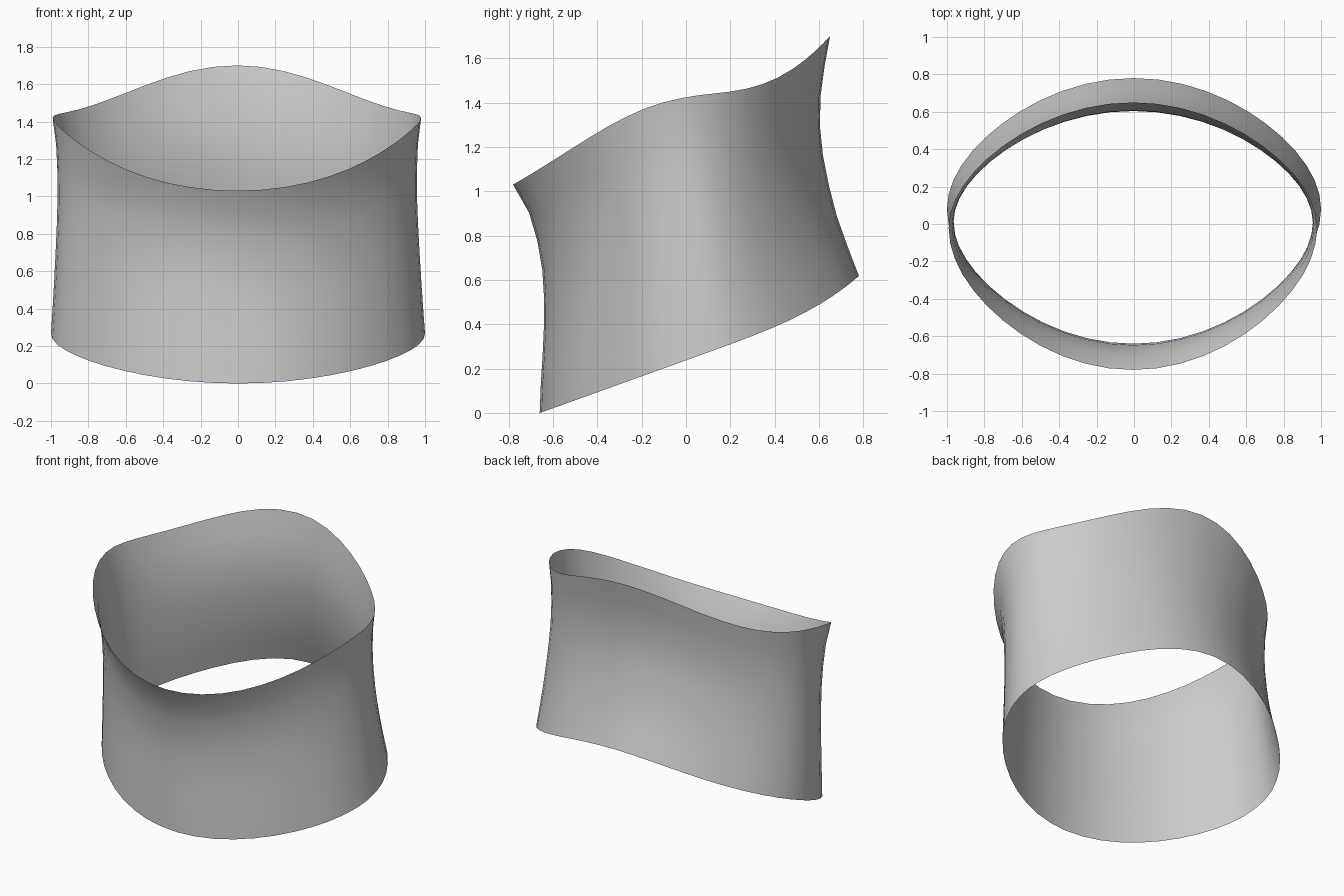
import bpy
import bmesh
from math import sin, cos, tau

cube = bpy.data.objects.get("Cube")
if cube:
    bpy.data.objects.remove(cube, do_unlink=True)

SEGMENTS = 48

# Wall profiles from the bottom rim to the top rim, in equal steps
FRONT = [.66, .655, .647, .641, .64, .648, .67, .707, .78]
BACK = [.78, .728, .68, .645, .618, .604, .607, .625, .65]
SIDE = [1.0, .99, .981, .973, .966, .961, .961, .967, .985]


def bottom_height(y):
    """Slanted lower rim that curls up towards the back."""
    return .237 + .36 * y + .1 * (max(y, 0) / .78) ** 4


def top_height(s):
    """Wavy upper rim: low at the front, peaked at the back."""
    return 1.42 + .118 * s - .213 * s**2 + .217 * s**3 + .158 * s**4


def section(row, angle):
    """Horizontal position on one ring: an oval with slightly flattened diagonals."""
    v = row / (len(SIDE) - 1)
    centre = .08 - .1 * v
    depth = BACK[row] - centre if sin(angle) > 0 else FRONT[row] + centre
    bulge = .96 * sin(angle) - .04 * sin(3 * angle)
    return SIDE[row] * cos(angle) - .006 * v, centre + depth * bulge


def make_material(name, colour):
    mat = bpy.data.materials.new(name)
    mat.use_nodes = True
    mat.diffuse_color = colour
    mat.node_tree.nodes["Principled BSDF"].inputs["Base Color"].default_value = colour
    return mat


# Flared open band, lofted ring by ring
bm = bmesh.new()
rings = []
last = len(SIDE) - 1
for row in range(last + 1):
    ring = []
    for i in range(SEGMENTS):
        angle = tau * i / SEGMENTS
        x, y = section(row, angle)
        low = bottom_height(section(0, angle)[1])
        high = top_height(sin(angle))
        ring.append(bm.verts.new((x, y, low + (high - low) * row / last)))
    rings.append(ring)
for lower, upper in zip(rings, rings[1:]):
    for i in range(SEGMENTS):
        j = (i + 1) % SEGMENTS
        bm.faces.new((lower[i], lower[j], upper[j], upper[i]))

mesh = bpy.data.meshes.new("flared_band")
bm.to_mesh(mesh)
bm.free()
mesh.materials.append(make_material("light grey", (.6, .6, .6, 1)))
mesh.shade_smooth()
band = bpy.data.objects.new("flared_band", mesh)
bpy.context.collection.objects.link(band)
